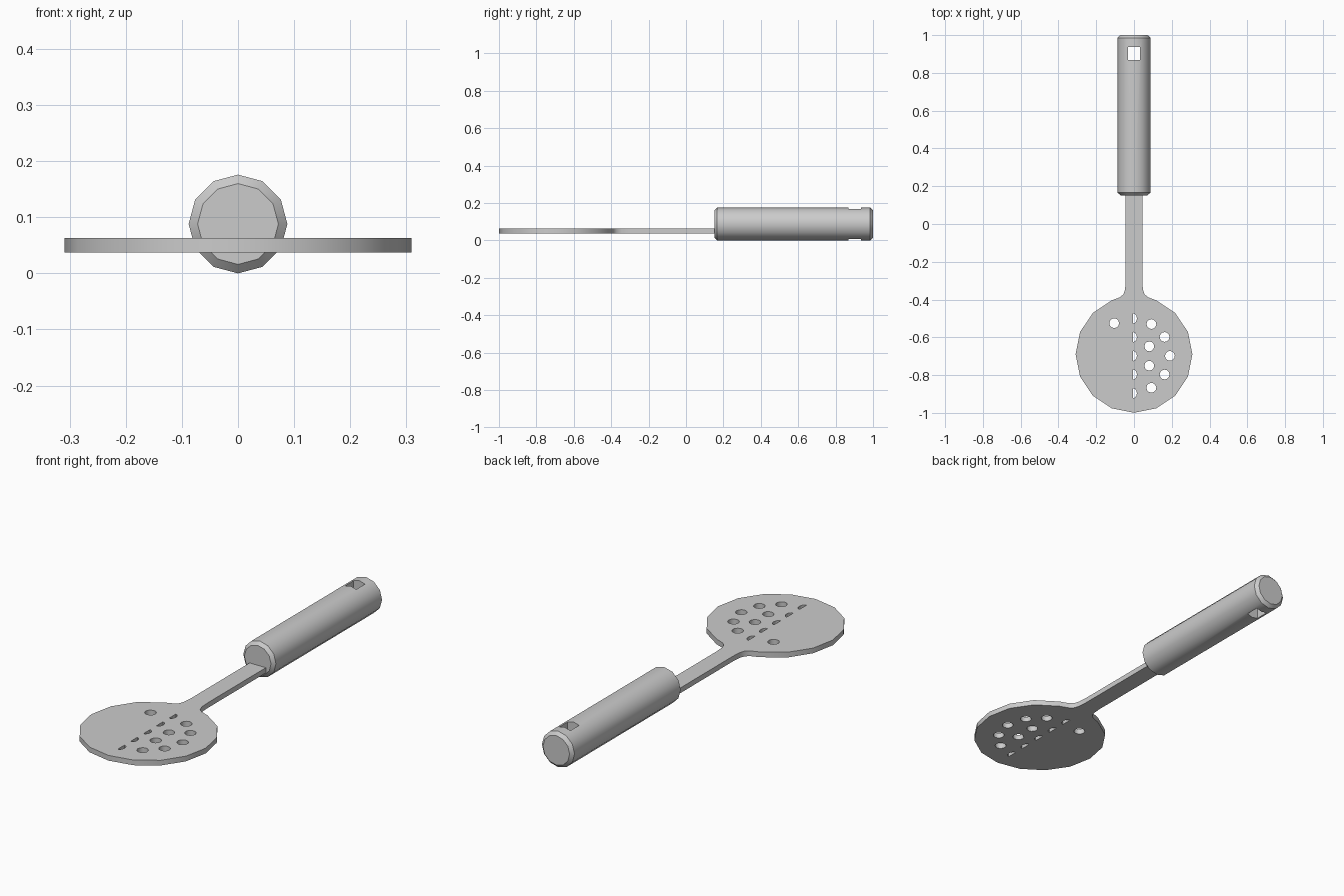
import bpy, bmesh
from math import sin, cos, pi, radians

cube = bpy.data.objects.get("Cube")
if cube:
    bpy.data.objects.remove(cube)

grey = bpy.data.materials.new("matte_grey")
grey.use_nodes = True
colour = (0.6, 0.6, 0.6, 1)
grey.diffuse_color = colour
grey.node_tree.nodes["Principled BSDF"].inputs["Base Color"].default_value = colour


def select_only(obj):
    bpy.ops.object.select_all(action='DESELECT')
    obj.select_set(True)
    bpy.context.view_layer.objects.active = obj


def arc(cx, cy, r, start, end, steps):
    angles = [start + (end - start) * i / steps for i in range(steps + 1)]
    return [(cx + r * cos(radians(a)), cy + r * sin(radians(a))) for a in angles]


# Turner blade and neck: one flat outline with punched holes
DISC_Y, DISC_R = -0.69, 0.309
right_side = arc(0, DISC_Y, DISC_R, -90, 67.5, 7)
right_side += [(0.075, -0.388), (0.056, -0.372), (0.047, -0.345), (0.044, -0.30), (0.044, 0.17)]
outline = right_side + [(-x, y) for x, y in reversed(right_side[1:])]

round_holes = [(-0.105, -0.525), (0.092, -0.53), (0.162, -0.598), (0.081, -0.648),
               (0.19, -0.698), (0.081, -0.75), (0.162, -0.797), (0.092, -0.867)]
holes = [arc(x, y, 0.026, 0, 330, 11) for x, y in round_holes]
# Half-round slots along the centre line
for i in range(5):
    y = -0.5 - 0.099 * i
    holes.append([(-0.004 + 0.75 * (px + 0.0), py) for px, py in arc(0, y, 0.026, -90, 90, 6)])

curve = bpy.data.curves.new("blade", 'CURVE')
curve.dimensions = '2D'
curve.fill_mode = 'BOTH'
curve.extrude = 0.0127
for loop in [outline] + holes:
    spline = curve.splines.new('POLY')
    spline.points.add(len(loop) - 1)
    for p, (x, y) in zip(spline.points, loop):
        p.co = (x, y, 0, 1)
    spline.use_cyclic_u = True
blade = bpy.data.objects.new("slotted_blade", curve)
bpy.context.collection.objects.link(blade)
blade.location.z = 0.05
select_only(blade)
bpy.ops.object.convert(target='MESH')
blade = bpy.context.object
bm = bmesh.new()
bm.from_mesh(blade.data)
bmesh.ops.remove_doubles(bm, verts=bm.verts, dist=1e-5)
bmesh.ops.recalc_face_normals(bm, faces=bm.faces)
bm.to_mesh(blade.data)
bm.free()

# Handle: twelve-sided grip with chamfered ends
R, SIDES = 0.088, 12
bm = bmesh.new()
rings = []
for y, r in [(0.152, 0.072), (0.167, R), (0.985, R), (1.0, 0.072)]:
    rings.append([bm.verts.new((r * sin(2 * pi * i / SIDES), y, R + r * cos(2 * pi * i / SIDES)))
                  for i in range(SIDES)])
for a, b in zip(rings, rings[1:]):
    for i in range(SIDES):
        j = (i + 1) % SIDES
        bm.faces.new((a[i], a[j], b[j], b[i]))
bm.faces.new(rings[0])
bm.faces.new(rings[-1])
bmesh.ops.recalc_face_normals(bm, faces=bm.faces)
mesh = bpy.data.meshes.new("handle")
bm.to_mesh(mesh)
bm.free()
handle = bpy.data.objects.new("handle", mesh)
bpy.context.collection.objects.link(handle)

# Hanging hole straight through the handle
bpy.ops.mesh.primitive_cube_add(size=1, location=(0, 0.902, R))
cutter = bpy.context.object
cutter.name = "hanging_hole_cutter"
cutter.scale = (0.062, 0.068, 0.5)
cutter.hide_render = True
cut = handle.modifiers.new("hanging_hole", 'BOOLEAN')
cut.operation = 'DIFFERENCE'
cut.solver = 'EXACT'
cut.object = cutter
select_only(handle)
bpy.ops.object.modifier_apply(modifier=cut.name)
bpy.data.objects.remove(cutter)

for obj in (blade, handle):
    obj.data.materials.clear()
    obj.data.materials.append(grey)
    select_only(obj)
    bpy.ops.object.shade_smooth_by_angle(angle=radians(35))
